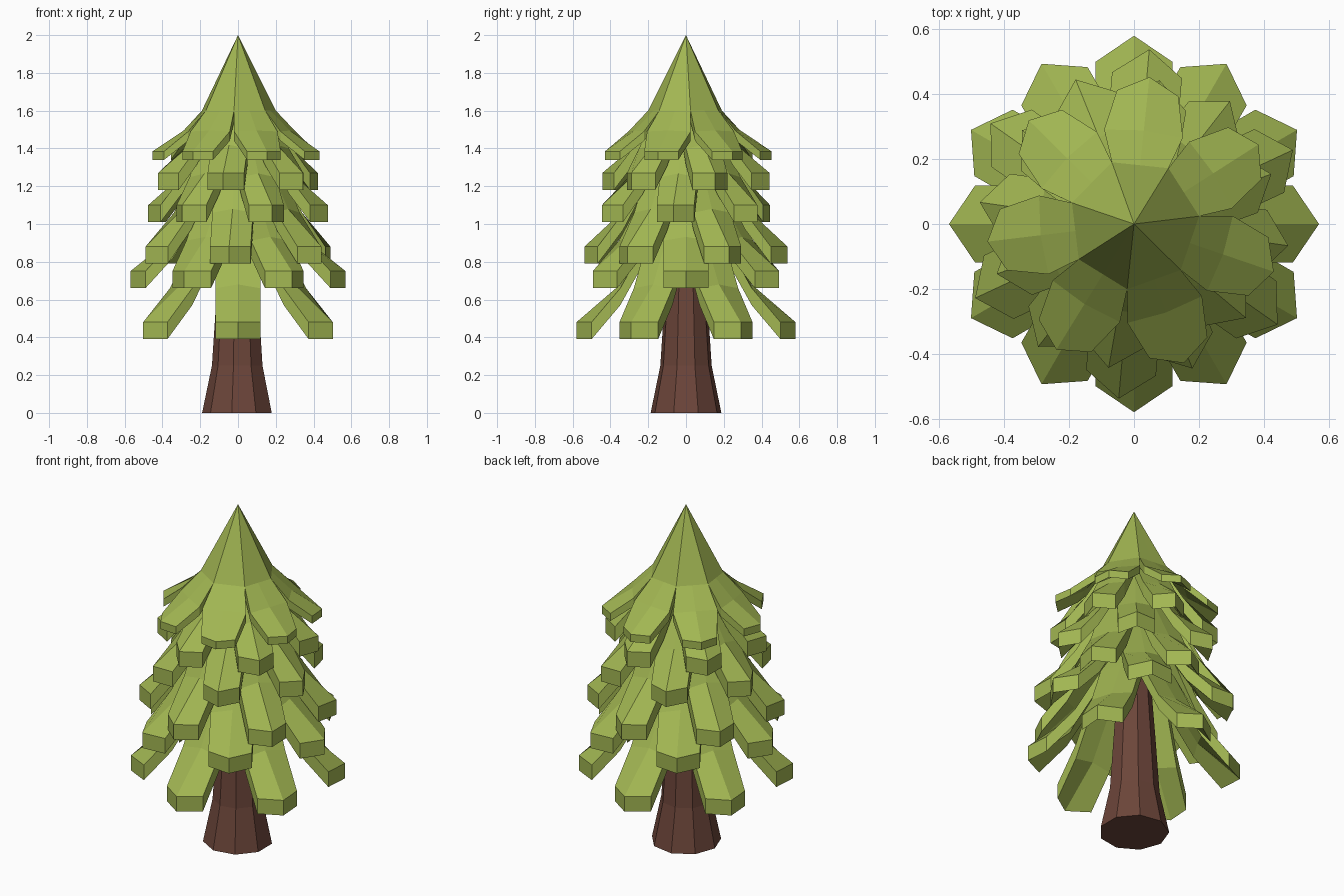
import bpy, bmesh, math
from mathutils import Matrix, Vector

if "Cube" in bpy.data.objects:
    bpy.data.objects.remove(bpy.data.objects["Cube"])


def material(name, rgb):
    m = bpy.data.materials.new(name)
    m.diffuse_color = (*rgb, 1)
    m.use_nodes = True
    m.node_tree.nodes["Principled BSDF"].inputs["Base Color"].default_value = m.diffuse_color
    return m


GREEN = material("needle green", (0.36, 0.47, 0.085))
BROWN = material("bark brown", (0.15, 0.06, 0.042))


def finish(bm, name, mat):
    bmesh.ops.remove_doubles(bm, verts=bm.verts, dist=0.0005)
    bmesh.ops.recalc_face_normals(bm, faces=bm.faces)
    me = bpy.data.meshes.new(name)
    bm.to_mesh(me)
    bm.free()
    me.materials.append(mat)
    ob = bpy.data.objects.new(name, me)
    bpy.context.collection.objects.link(ob)
    return ob


def loft(bm, rings):
    """Skin equal-length closed rings and cap both ends."""
    vs = [[bm.verts.new(p) for p in ring] for ring in rings]
    n = len(rings[0])
    for a, b in zip(vs, vs[1:]):
        for i in range(n):
            j = (i + 1) % n
            bm.faces.new((a[i], a[j], b[j], b[i]))
    return vs


def branch(bm, angle, sections):
    """Drooping plank. Section: centre r, side r, top z, ridge lift, half width, thickness."""
    rot = Matrix.Rotation(math.radians(angle), 3, 'Z')
    rings = []
    for rc, rs, z, lift, w, t in sections:
        pts = [(rs, -w, z), (rc, 0, z + lift), (rs, w, z),
               (rs, w, z - t), (rc, 0, z - t + lift), (rs, -w, z - t)]
        rings.append([rot @ Vector(p) for p in pts])
    vs = loft(bm, rings)
    # pointed end split into two quads, same at the root
    for r in (vs[0], vs[-1]):
        bm.faces.new((r[0], r[1], r[4], r[5]))
        bm.faces.new((r[1], r[2], r[3], r[4]))


# trunk: nine sided, flared at the foot
bm = bmesh.new()
rings = [[(r * math.cos(math.pi + i * math.tau / 9),
           r * math.sin(math.pi + i * math.tau / 9), z) for i in range(9)]
         for r, z in ((0.19, 0), (0.138, 0.25), (0.115, 0.6), (0.04, 1.65))]
vs = loft(bm, rings)
bm.faces.new(vs[0])
bm.faces.new(vs[-1])
finish(bm, "trunk", BROWN)

# five lower tiers of six branches: radius, tip z, first angle, half width, rise
tiers = [(0.58, 0.48, -90, 0.118, 1.0),
         (0.57, 0.75, 0, 0.118, 0.9),
         (0.54, 0.88, -95, 0.108, 1.0),
         (0.48, 1.10, -8, 0.10, 0.82),
         (0.45, 1.27, -100, 0.098, 0.72)]
for k, (R, z, a0, w, h) in enumerate(tiers):
    bm = bmesh.new()
    t = 0.09
    secs = [(0.03, 0.03, z + 0.75 * h, 0, 0.02, t),
            (R * 0.35, R * 0.35, z + 0.44 * h, 0.01, min(w, R * 0.35 * 0.577), t),
            (R * 0.6, R * 0.6, z + 0.18 * h, 0.02, w, t),
            (R, R - 0.08, z, 0, w, t)]
    for i in range(6):
        branch(bm, a0 + 60 * i, secs)
    finish(bm, f"branch_tier_{k + 1}", GREEN)

# crown: seven sided cone flaring into thin pointed leaves
bm = bmesh.new()
secs = [(0, 0, 2.0, 0, 0, 0.1),
        (0.182, 0.182, 1.6, 0, 0.0877, 0.06),
        (0.29, 0.28, 1.49, 0.005, 0.122, 0.05),
        (0.455, 0.405, 1.385, 0, 0.095, 0.045)]
for i in range(7):
    branch(bm, 84 + i * 360 / 7, secs)
finish(bm, "crown", GREEN)
